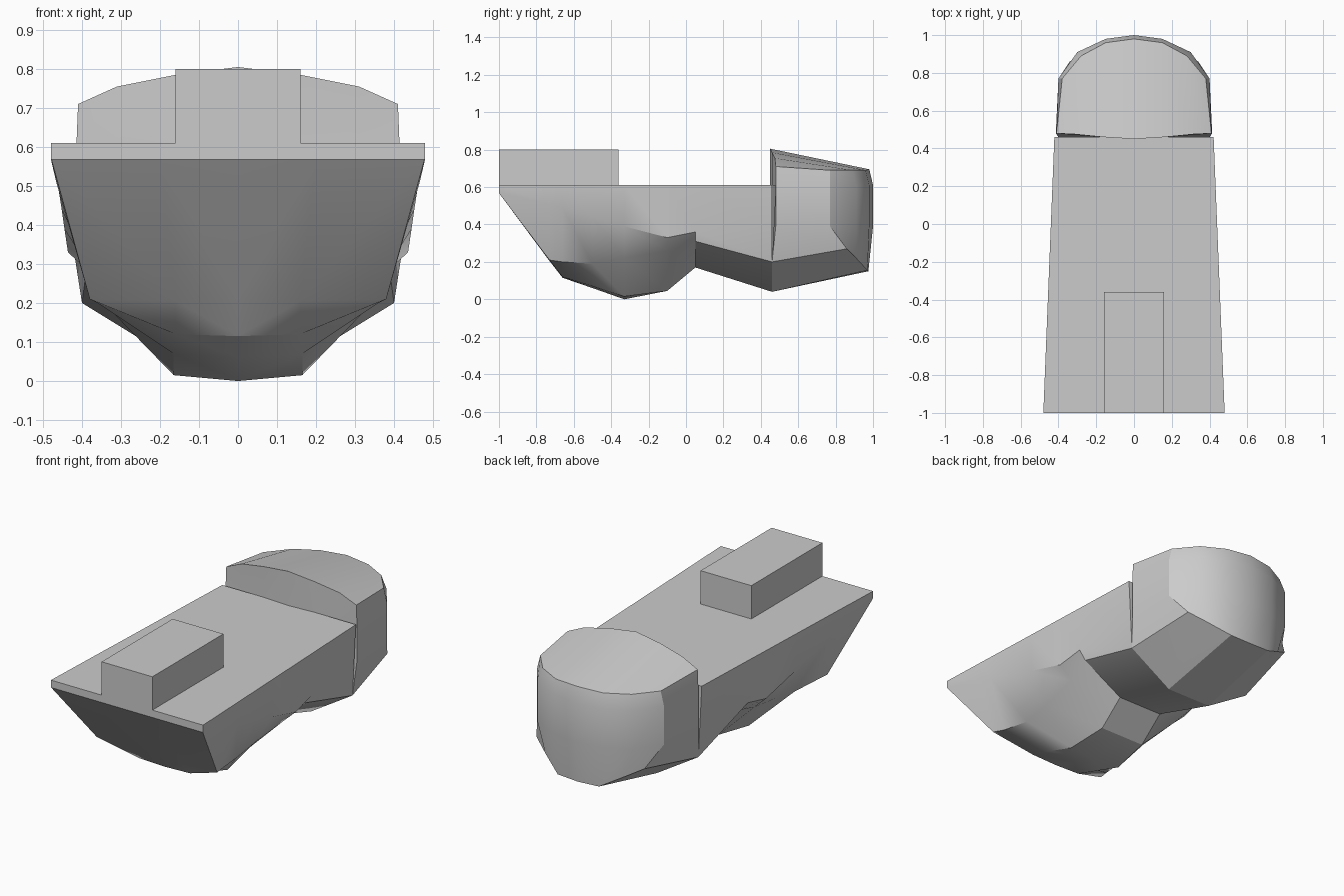
import bpy
import bmesh
import math

default_cube = bpy.data.objects.get("Cube")
if default_cube:
    bpy.data.objects.remove(default_cube, do_unlink=True)


def make_material(name, value):
    material = bpy.data.materials.new(name)
    material.use_nodes = True
    colour = (value, value, value, 1)
    material.diffuse_color = colour
    material.node_tree.nodes["Principled BSDF"].inputs["Base Color"].default_value = colour
    return material


grey = make_material("plain grey", 0.6)


def finish(name, bm, mirrored=True):
    """Turn a half (or whole) bmesh into a shaded object."""
    bmesh.ops.remove_doubles(bm, verts=bm.verts, dist=0.0005)
    if mirrored:
        copy = bmesh.ops.duplicate(bm, geom=bm.verts[:] + bm.edges[:] + bm.faces[:])["geom"]
        for vert in copy:
            if isinstance(vert, bmesh.types.BMVert):
                vert.co.x = -vert.co.x
        bmesh.ops.remove_doubles(bm, verts=bm.verts, dist=0.0005)
    bmesh.ops.holes_fill(bm, edges=[e for e in bm.edges if e.is_boundary])
    bmesh.ops.recalc_face_normals(bm, faces=bm.faces)
    mesh = bpy.data.meshes.new(name)
    bm.to_mesh(mesh)
    bm.free()
    mesh.materials.append(grey)
    obj = bpy.data.objects.new(name, mesh)
    bpy.context.collection.objects.link(obj)
    bpy.ops.object.select_all(action="DESELECT")
    obj.select_set(True)
    bpy.context.view_layer.objects.active = obj
    bpy.ops.object.shade_smooth_by_angle(angle=math.radians(30))
    return obj


def loft(name, rows):
    """Bridge equal rows of points on the +x half, then mirror them."""
    bm = bmesh.new()
    grid = [[bm.verts.new(point) for point in row] for row in rows]
    for row, following in zip(grid, grid[1:]):
        for i in range(len(row) - 1):
            # collapsed corners leave triangles instead of quads
            corners = []
            for vert in (row[i], row[i + 1], following[i + 1], following[i]):
                if all((vert.co - other.co).length > 0.0005 for other in corners):
                    corners.append(vert)
            if len(corners) > 2:
                bm.faces.new(corners)
    return finish(name, bm)


# Hull: y, side (x, z), chine (x, z), bottom edge (x, z), keel z
DECK = 0.61
stations = [
    (-1, (.48, .57), (.478, .568), (.2, .568), .568),
    (-.73, (.466, .51), (.38, .21), (.16, .205), .205),
    (-.66, (.46, .49), (.36, .2), (.16, .12), .115),
    (-.5, (.452, .44), (.335, .19), (.165, .07), .06),
    (-.33, (.445, .39), (.34, .22), (.165, .015), 0),
    (-.1, (.436, .33), (.36, .26), (.14, .045), .045),
    (.05, (.425, .36), (.385, .31), (.14, .17), .17),
    (.46, (.41, .39), (.4, .2), (.14, .04), .04),
]
hull_rows = []
for y, side, chine, bottom, keel in stations:
    deck_x = 0.44 - 0.04 * y
    section = [(0, DECK), (deck_x, DECK), side, chine, bottom, (0, keel)]
    hull_rows.append([(x, y, z) for x, z in section])
loft("hull", hull_rows)

# Tail: rounded stern with a raised crown and a faceted underside
crown = [(.41, .48, .71), (.41, .48, .71), (.31, .475, .755), (.16, .46, .785), (0, .45, .805)]
front_foot = [(x, y, DECK) for x, y, z in crown]
rim = [(.41, .48, .71), (.38, .77, .69), (.28, .89, .69), (.15, .96, .69), (0, .98, .695)]
outline = [(.414, .48), (.4, .77), (.3, .91), (.15, .98), (0, 1)]
upper = [(x, y, DECK) for x, y in outline]
middle = [(x, y, .39) for x, y in outline]
lower = [(.4, .46, .2), (.34, .86, .27), (.25, .91, .22), (.13, .97, .155), (0, .975, .15)]
underside = [(.14, .46, .04)] * 4 + [(0, .46, .04)]
loft("tail", [front_foot, crown, rim, upper, middle, lower, underside])

# Block standing on the front of the deck
bm = bmesh.new()
bmesh.ops.create_cube(bm, size=1)
bmesh.ops.scale(bm, vec=(.32, .64, .2), verts=bm.verts)
bmesh.ops.translate(bm, vec=(0, -.68, .7), verts=bm.verts)
finish("deck_block", bm, mirrored=False)
